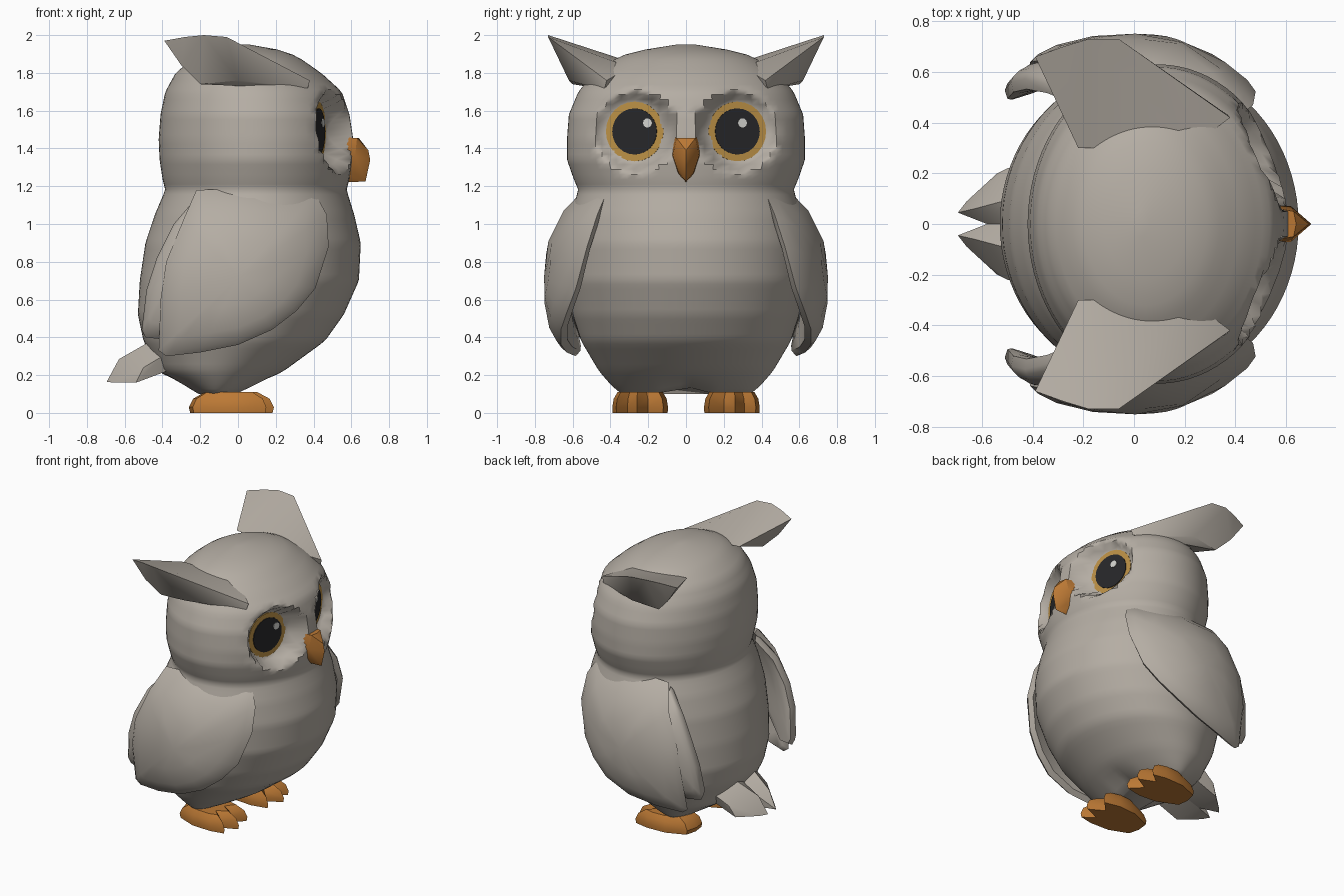
import bpy, bmesh, math
from mathutils import Vector

if "Cube" in bpy.data.objects:
    bpy.data.objects.remove(bpy.data.objects["Cube"])


def material(name, r, g, b):
    m = bpy.data.materials.new(name)
    m.diffuse_color = (r, g, b, 1)
    m.use_nodes = True
    m.node_tree.nodes["Principled BSDF"].inputs["Base Color"].default_value = m.diffuse_color
    return m


GREY = material("warm grey feathers", 0.46, 0.42, 0.37)
ORANGE = material("orange", 0.50, 0.19, 0.035)
AMBER = material("amber", 0.50, 0.28, 0.06)
BLACK = material("near black", 0.02, 0.02, 0.022)
WHITE = material("pale highlight", 0.65, 0.65, 0.62)


def finish(bm, name, mat, angle=40):
    bmesh.ops.recalc_face_normals(bm, faces=bm.faces[:])
    me = bpy.data.meshes.new(name)
    bm.to_mesh(me)
    bm.free()
    me.materials.append(mat)
    for p in me.polygons:
        p.use_smooth = True
    me.set_sharp_from_angle(angle=math.radians(angle))
    ob = bpy.data.objects.new(name, me)
    bpy.context.collection.objects.link(ob)
    return ob


def hull(name, pts, mat, angle=30):
    bm = bmesh.new()
    for p in pts:
        bm.verts.new(p)
    res = bmesh.ops.convex_hull(bm, input=bm.verts[:])
    loose = [v for v in bm.verts if not v.link_faces]
    bmesh.ops.delete(bm, geom=loose, context='VERTS')
    return finish(bm, name, mat, angle)


def bridge(bm, a, b):
    n = len(a)
    for i in range(n):
        bm.faces.new((a[i], a[(i + 1) % n], b[(i + 1) % n], b[i]))


def lerp_table(tab, z):
    if z <= tab[0][0]:
        return tab[0][1:]
    for p, q in zip(tab, tab[1:]):
        if z <= q[0]:
            t = (z - p[0]) / (q[0] - p[0])
            return [u + (v - u) * t for u, v in zip(p[1:], q[1:])]
    return tab[-1][1:]


EYE_Y, EYE_Z, SLOPE = 0.27, 1.49, 0.267


def eye_plane(y):
    return 0.46 - SLOPE * (abs(y) - 0.12)


# Body and head: one loft, rows are z, back x, front x, half width
BODY = [(0.10, -0.22, 0.00, 0.34), (0.14, -0.29, 0.09, 0.39), (0.22, -0.42, 0.24, 0.46),
        (0.38, -0.50, 0.46, 0.555), (0.52, -0.53, 0.56, 0.60), (0.70, -0.52, 0.64, 0.63),
        (0.90, -0.49, 0.65, 0.63), (1.05, -0.44, 0.615, 0.61), (1.18, -0.385, 0.575, 0.57),
        (1.24, -0.40, 0.59, 0.595), (1.34, -0.415, 0.605, 0.63), (1.45, -0.42, 0.61, 0.63),
        (1.58, -0.41, 0.59, 0.62), (1.70, -0.385, 0.55, 0.57), (1.80, -0.33, 0.44, 0.49),
        (1.89, -0.22, 0.31, 0.35), (1.93, -0.10, 0.19, 0.19), (1.95, 0.0, 0.06, 0.05)]
bm = bmesh.new()
N, ROWS = 80, 70
prev = None
for r in range(ROWS + 1):
    z = 0.10 + 1.85 * r / ROWS
    x0, x1, w = lerp_table(BODY, z)
    ring = []
    for i in range(N):
        a = 2 * math.pi * i / N
        x = (x0 + x1) / 2 + (x1 - x0) / 2 * math.cos(a)
        y = w * math.sin(a)
        zz = z
        if z < 0.2:  # notch between the legs
            zz += 0.04 * max(0, 1 - abs(y) / 0.15) * (0.2 - z) / 0.1
        if x > 0.2:  # flattened eye sockets
            d = math.hypot(abs(y) - EYE_Y, z - EYE_Z)
            k = min(1, max(0, (0.215 - d) / 0.045))
            x += k * min(0, eye_plane(y) - x)
        ring.append(bm.verts.new((x, y, zz)))
    if prev:
        bridge(bm, prev, ring)
    else:
        bm.faces.new(ring)
    prev = ring
bm.faces.new(prev)
finish(bm, "body_and_head", GREY, 50)


# Eyes: thin plates laid on the socket planes
def plate(name, y, z, radius, lift, mat, s, n=24):
    nrm = Vector((1, s * SLOPE, 0)).normalized()
    side = Vector((-nrm.y, nrm.x, 0))
    c = Vector((eye_plane(y), y, z))
    bm = bmesh.new()
    rings = []
    for h in (lift - 0.008, lift):
        rings.append([bm.verts.new(c + nrm * h + side * radius * math.cos(2 * math.pi * i / n)
                                   + Vector((0, 0, radius * math.sin(2 * math.pi * i / n))))
                      for i in range(n)])
    bridge(bm, *rings)
    bm.faces.new(rings[0])
    bm.faces.new(rings[1])
    finish(bm, name, mat)


# Wings: domed shell inside an outline of (x, z) points
WING_Y = [(0.28, 0.68), (0.45, 0.735), (0.63, 0.755), (0.87, 0.745), (1.05, 0.68), (1.19, 0.57)]
WING = [(-0.22, 1.18), (0.1, 1.19), (0.41, 1.16), (0.47, 1.05), (0.48, 0.88), (0.41, 0.66),
        (0.31, 0.54), (0.18, 0.44), (0.0, 0.36), (-0.2, 0.32), (-0.38, 0.30), (-0.42, 0.33),
        (-0.41, 0.6), (-0.38, 0.80), (-0.29, 1.02)]
FEATHER = [(-0.22, 1.14), (-0.15, 0.9), (-0.2, 0.6), (-0.40, 0.39), (-0.49, 0.40),
           (-0.51, 0.44), (-0.485, 0.65), (-0.43, 0.82), (-0.34, 1.0)]


def shell(name, outline, s, inset):
    cx = sum(p[0] for p in outline) / len(outline)
    cz = sum(p[1] for p in outline) / len(outline)

    def vert(px, pz, t, off):
        x, z = cx + (px - cx) * t, cz + (pz - cz) * t
        y = lerp_table(WING_Y, z)[0] - (0.75 if x > 0 else 0.4) * x * x - off - inset
        return bm.verts.new((x, s * y, z))

    bm = bmesh.new()
    edge = [vert(*p, 1, 0.045) for p in outline]
    for side in (0, 1):
        prev = edge
        for t in (0.93, 0.75, 0.4):
            off = 0.035 * t ** 4 if side == 0 else 0.11 - 0.03 * t ** 4
            ring = [vert(*p, t, off) for p in outline]
            bridge(bm, prev, ring)
            prev = ring
        c = vert(cx, cz, 0, 0.11 * side)
        for i in range(len(prev)):
            bm.faces.new((prev[i], prev[(i + 1) % len(prev)], c))
    finish(bm, name, GREY, 50)


# Feet: outline with three toes, narrowed toward the top
FOOT = [(-0.25, 0.17), (-0.26, 0.25), (-0.24, 0.33), (-0.1, 0.385), (0.05, 0.39), (0.15, 0.37),
        (0.07, 0.31), (0.19, 0.26), (0.08, 0.20), (0.16, 0.12), (0.04, 0.095), (-0.1, 0.105)]


def foot(name, s):
    bm = bmesh.new()
    cx, cy = -0.04, 0.245
    rings = []
    for z, k in ((0.0, 0.97), (0.03, 1.0), (0.075, 0.9), (0.11, 0.62)):
        rings.append([bm.verts.new((cx + (x - cx) * k, s * (cy + (y - cy) * (k + 1) / 2), z))
                      for x, y in FOOT])
    for a, b in zip(rings, rings[1:]):
        bridge(bm, a, b)
    bm.faces.new(rings[0])
    bm.faces.new(rings[-1])
    finish(bm, name, ORANGE, 35)


TUFT = [(-0.39, 0.66, 1.97), (-0.28, 0.70, 1.99), (-0.18, 0.73, 2.0), (-0.06, 0.73, 1.99),
        (-0.22, 0.30, 1.86), (0.22, 0.30, 1.83), (0.38, 0.42, 1.76), (0.37, 0.43, 1.72),
        (0.25, 0.48, 1.72), (-0.20, 0.60, 1.74), (0.0, 0.62, 1.76), (-0.30, 0.64, 1.84)]
TAIL = [(-0.695, 0.045, 0.165), (-0.66, 0.09, 0.16), (-0.63, 0.06, 0.285), (-0.54, 0.20, 0.16),
        (-0.50, 0.22, 0.24), (-0.48, 0.10, 0.37), (-0.40, 0.24, 0.30), (-0.38, 0.20, 0.22),
        (-0.58, 0.0, 0.25), (-0.56, 0.0, 0.17), (-0.40, 0.0, 0.36), (-0.40, 0.0, 0.22)]

for s, tag in ((1, "left"), (-1, "right")):
    plate("eye_ring_" + tag, s * EYE_Y, EYE_Z, 0.158, 0.006, AMBER, s)
    plate("pupil_" + tag, s * EYE_Y, EYE_Z, 0.122, 0.011, BLACK, s)
    plate("eye_glint_" + tag, 0.295 if s > 0 else -0.2, 1.535, 0.025, 0.016, WHITE, s, 10)
    shell("wing_" + tag, WING, s, 0)
    shell("rear_wing_feather_" + tag, FEATHER, s, 0.055)
    foot("foot_" + tag, s)
    hull("ear_tuft_" + tag, [(x, s * y, z) for x, y, z in TUFT], GREY)
    hull("tail_feather_" + tag, [(x, s * y, z) for x, y, z in TAIL], GREY)

# Beak: ridged wedge
half = [(0.54, 0.065, 1.46), (0.54, 0.078, 1.37), (0.54, 0.045, 1.27), (0.63, 0.05, 1.455),
        (0.62, 0.07, 1.36), (0.62, 0.04, 1.27)]
ridge = [(0.54, 0, 1.22), (0.64, 0, 1.455), (0.69, 0, 1.39), (0.70, 0, 1.34), (0.675, 0, 1.225)]
hull("beak", half + [(x, -y, z) for x, y, z in half] + ridge, ORANGE)
